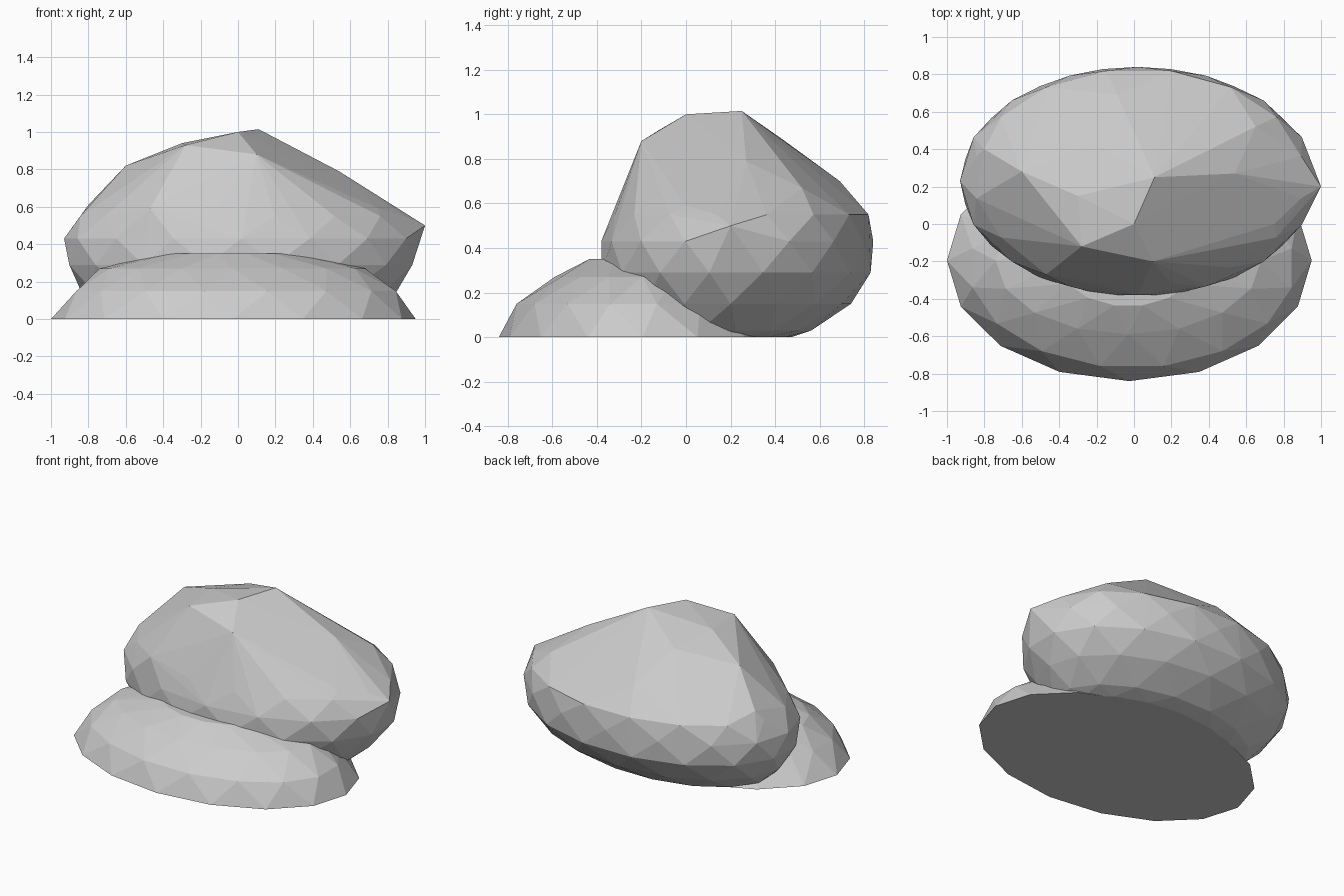
import bpy, bmesh, math

if "Cube" in bpy.data.objects:
    bpy.data.objects.remove(bpy.data.objects["Cube"])

stone = bpy.data.materials.new("grey stone")
stone.use_nodes = True
stone.diffuse_color = (0.6, 0.6, 0.6, 1)
stone.node_tree.nodes["Principled BSDF"].inputs["Base Color"].default_value = (0.6, 0.6, 0.6, 1)


def ring(z, left, right, front, back, sides, turn):
    """Points of one oval level, turned by a fraction of a step."""
    points = []
    for i in range(sides):
        a = 2 * math.pi * (i + turn) / sides
        points.append(((left + right) / 2 + (right - left) / 2 * math.cos(a),
                       (front + back) / 2 + (back - front) / 2 * math.sin(a), z))
    return points


def lobe(name, levels, corners, sides):
    """Faceted boulder: convex skin over oval levels and chipped corners."""
    bm = bmesh.new()
    points = list(corners)
    for n, level in enumerate(levels):
        points += ring(*level, sides, 0.5 * (n % 2))
    for p in points:
        bm.verts.new(p)
    hull = bmesh.ops.convex_hull(bm, input=bm.verts[:])
    spare = {g for g in hull["geom_interior"] + hull["geom_unused"]
             if isinstance(g, bmesh.types.BMVert)}
    bmesh.ops.delete(bm, geom=list(spare), context="VERTS")
    bmesh.ops.recalc_face_normals(bm, faces=bm.faces[:])
    mesh = bpy.data.meshes.new(name)
    bm.to_mesh(mesh)
    bm.free()
    mesh.materials.append(stone)
    obj = bpy.data.objects.new(name, mesh)
    bpy.context.collection.objects.link(obj)
    return obj


# Low front shelf: level, left, right, front, back
shelf = lobe("rock_shelf", [
    (0.0, -1.0, 0.95, -0.84, 0.45),
    (0.15, -0.88, 0.86, -0.77, 0.30),
    (0.27, -0.74, 0.68, -0.59, 0.20),
    (0.35, -0.42, 0.36, -0.44, 0.10),
], [], 16)

# Tall overhanging mass, with the chipped ridge and roof corners
rock = lobe("rock", [
    (0.0, -0.66, 0.66, -0.25, 0.47),
    (0.03, -0.72, 0.72, -0.28, 0.57),
    (0.15, -0.84, 0.85, -0.34, 0.74),
    (0.29, -0.92, 0.95, -0.39, 0.84),
    (0.43, -0.93, 0.97, -0.38, 0.84),
    (0.55, -0.86, 0.91, -0.33, 0.83),
], [
    (0.11, 0.25, 1.015), (0, 0, 1.0), (-0.28, -0.12, 0.93), (0.1, -0.2, 0.88),
    (0.54, 0.27, 0.79), (0.45, -0.21, 0.6), (0.75, 0, 0.59), (1.0, 0.2, 0.5),
    (-0.3, 0.15, 0.94), (-0.6, 0.28, 0.82), (-0.8, 0.4, 0.61), (-0.21, 0.43, 0.89),
    (-0.09, 0.69, 0.7), (-0.58, -0.04, 0.68), (0.65, 0.52, 0.67), (-0.47, -0.27, 0.59),
], 16)

# Fuse both masses into one stone
fuse = rock.modifiers.new("fuse", "BOOLEAN")
fuse.operation = "UNION"
fuse.solver = "EXACT"
fuse.object = shelf
bpy.context.view_layer.objects.active = rock
rock.select_set(True)
bpy.ops.object.modifier_apply(modifier="fuse")
bpy.data.objects.remove(shelf)
